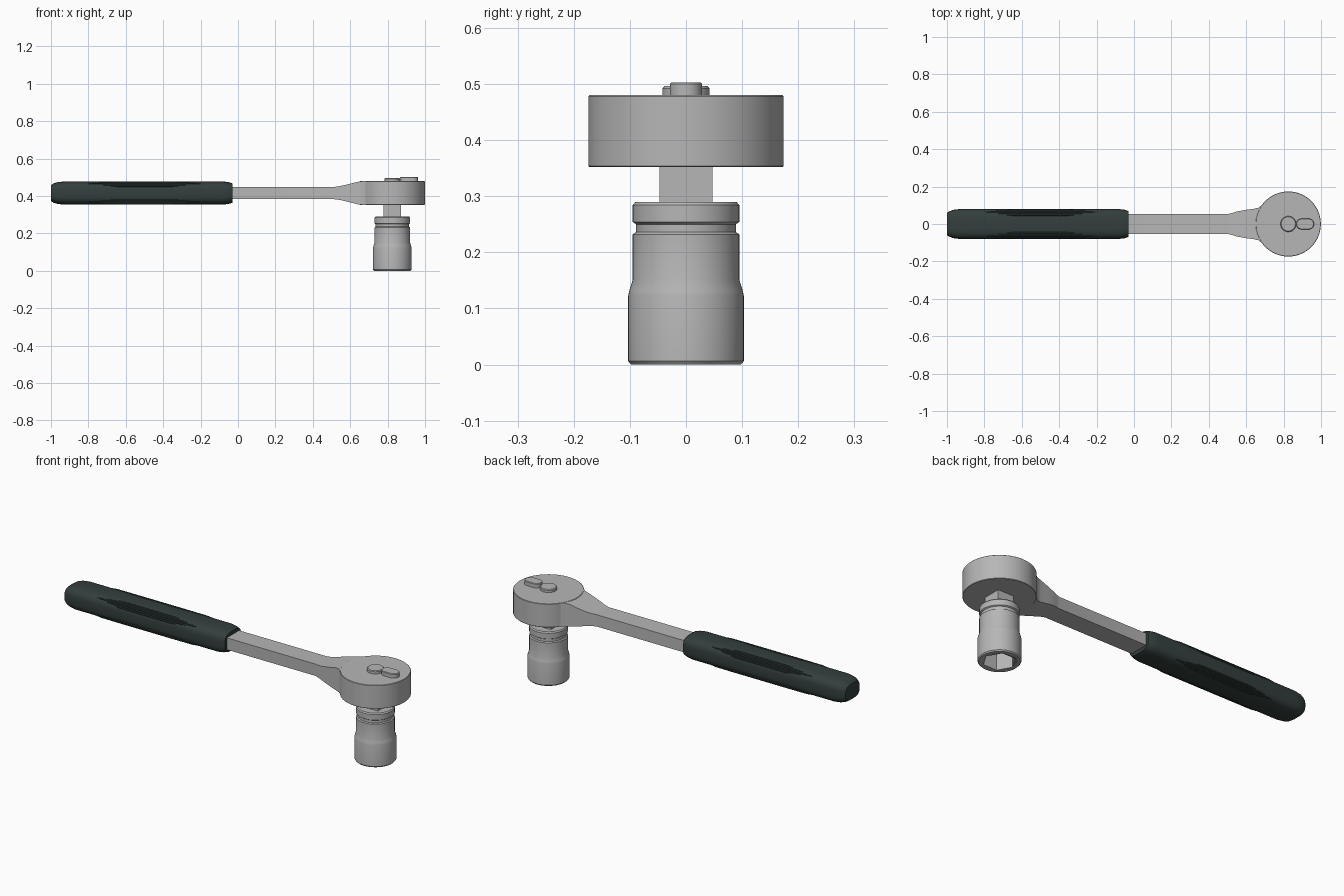
import bpy, bmesh, math
from mathutils import Vector

if "Cube" in bpy.data.objects:
    bpy.data.objects.remove(bpy.data.objects["Cube"])

CX, CZ = 0.825, 0.416   # head axis, handle axis height


def material(name, rgb):
    m = bpy.data.materials.new(name)
    m.diffuse_color = (*rgb, 1)
    m.use_nodes = True
    m.node_tree.nodes["Principled BSDF"].inputs["Base Color"].default_value = m.diffuse_color
    return m


steel = material("steel_grey", (0.47, 0.47, 0.47))
rubber = material("dark_green_rubber", (0.033, 0.050, 0.047))


def loft(name, rings, mat, angle=30):
    """Skin a list of equal-length rings and cap both ends."""
    bm = bmesh.new()
    rows = [[bm.verts.new(p) for p in ring] for ring in rings]
    n = len(rows[0])
    for a, b in zip(rows, rows[1:]):
        for i in range(n):
            bm.faces.new((a[i], a[(i + 1) % n], b[(i + 1) % n], b[i]))
    bm.faces.new(rows[0])
    bm.faces.new(rows[-1])
    bmesh.ops.recalc_face_normals(bm, faces=bm.faces)
    me = bpy.data.meshes.new(name)
    bm.to_mesh(me)
    bm.free()
    ob = bpy.data.objects.new(name, me)
    bpy.context.collection.objects.link(ob)
    me.materials.append(mat)
    bpy.ops.object.select_all(action='DESELECT')
    ob.select_set(True)
    bpy.context.view_layer.objects.active = ob
    bpy.ops.object.shade_smooth_by_angle(angle=math.radians(angle))
    return ob


def turned(name, profile, mat, n=64, x=CX, phase=0.0):
    """Solid of revolution about a vertical axis from (radius, z) pairs."""
    return loft(name, [[(x + r * math.cos(math.tau * i / n + phase),
                         r * math.sin(math.tau * i / n + phase), z)
                        for i in range(n)] for r, z in profile], mat)


# Ratchet head, square drive and release button
turned("ratchet_head", [(0.172, 0.352), (0.174, 0.354), (0.174, 0.478), (0.172, 0.48)], steel)
turned("square_drive", [(0.067, 0.27), (0.067, 0.36)], steel, n=4, phase=math.pi / 4)
turned("release_button", [(0.042, 0.475), (0.042, 0.492), (0.038, 0.496)], steel, n=32)

# Direction lever: rounded slot shape
lever = []
for z, r in ((0.475, 0.029), (0.5, 0.029), (0.503, 0.026)):
    ring = []
    for i in range(24):
        a = math.tau * (i + 0.5) / 24
        ring.append((0.915 + math.copysign(0.019, math.cos(a)) + r * math.cos(a),
                     r * math.sin(a), z))
    lever.append(ring)
loft("direction_lever", lever, steel)

# Shank flaring into the head: (x, half width, half height)
shank = [(-0.1, 0.053, 0.032), (0.5, 0.053, 0.032), (0.525, 0.059, 0.034),
         (0.55, 0.067, 0.038), (0.6, 0.076, 0.050), (0.64, 0.081, 0.060),
         (0.665, 0.087, 0.0632), (0.69, 0.105, 0.0635), (0.72, 0.12, 0.0635)]
loft("shank", [[(x, -w, CZ - h), (x, w, CZ - h), (x, w, CZ + h), (x, -w, CZ + h)]
               for x, w, h in shank], steel)

# Socket with hexagonal opening
socket = turned("socket", [(0.098, 0.0), (0.103, 0.006), (0.103, 0.123), (0.101, 0.132),
                           (0.095, 0.151), (0.095, 0.232), (0.089, 0.236), (0.089, 0.25),
                           (0.095, 0.254), (0.095, 0.284), (0.090, 0.29)], steel)
cutter = turned("hex_cutter", [(0.08, -0.05), (0.08, 0.15)], steel, n=6)
cutter.hide_render = True
cut = socket.modifiers.new("hex_opening", 'BOOLEAN')
cut.object, cut.operation, cut.solver = cutter, 'DIFFERENCE', 'EXACT'
bpy.context.view_layer.objects.active = socket
bpy.ops.object.modifier_apply(modifier=cut.name)
bpy.data.objects.remove(cutter)


# Grip: rounded-rectangle section with tapered ends
def section(a, w, h, p=0.62):
    c, s = math.cos(a), math.sin(a)
    return (math.copysign(abs(c) ** p, c) * w, CZ + math.copysign(abs(s) ** p, s) * h)


grip = [(-1.0, 0.060, 0.042), (-0.985, 0.069, 0.052), (-0.965, 0.076, 0.058),
        (-0.93, 0.080, 0.062), (-0.08, 0.080, 0.062), (-0.05, 0.076, 0.058),
        (-0.03, 0.069, 0.052)]
loft("grip", [[(x, *section(math.tau * i / 48, w, h)) for i in range(48)]
              for x, w, h in grip], rubber)

# Slender raised ribs along the four rounded corners, shorter away from the middle
for q, (sy, sz) in enumerate(((1, 1), (-1, 1), (-1, -1), (1, -1))):
    for k in range(-2, 3):
        y, z = section(math.pi / 4 + k * 0.17, 0.080, 0.062)
        half = 0.30 - 0.06 * abs(k)
        rings = []
        for dx, r in ((-half, 0.001), (-half + 0.03, 0.004), (half - 0.03, 0.004), (half, 0.001)):
            rings.append([(-0.5 + dx, sy * (y + r * math.cos(math.tau * i / 8)),
                           CZ + sz * (z - CZ + r * math.sin(math.tau * i / 8)))
                          for i in range(8)])
        loft(f"grip_rib_{q}_{k + 2}", rings, rubber)
